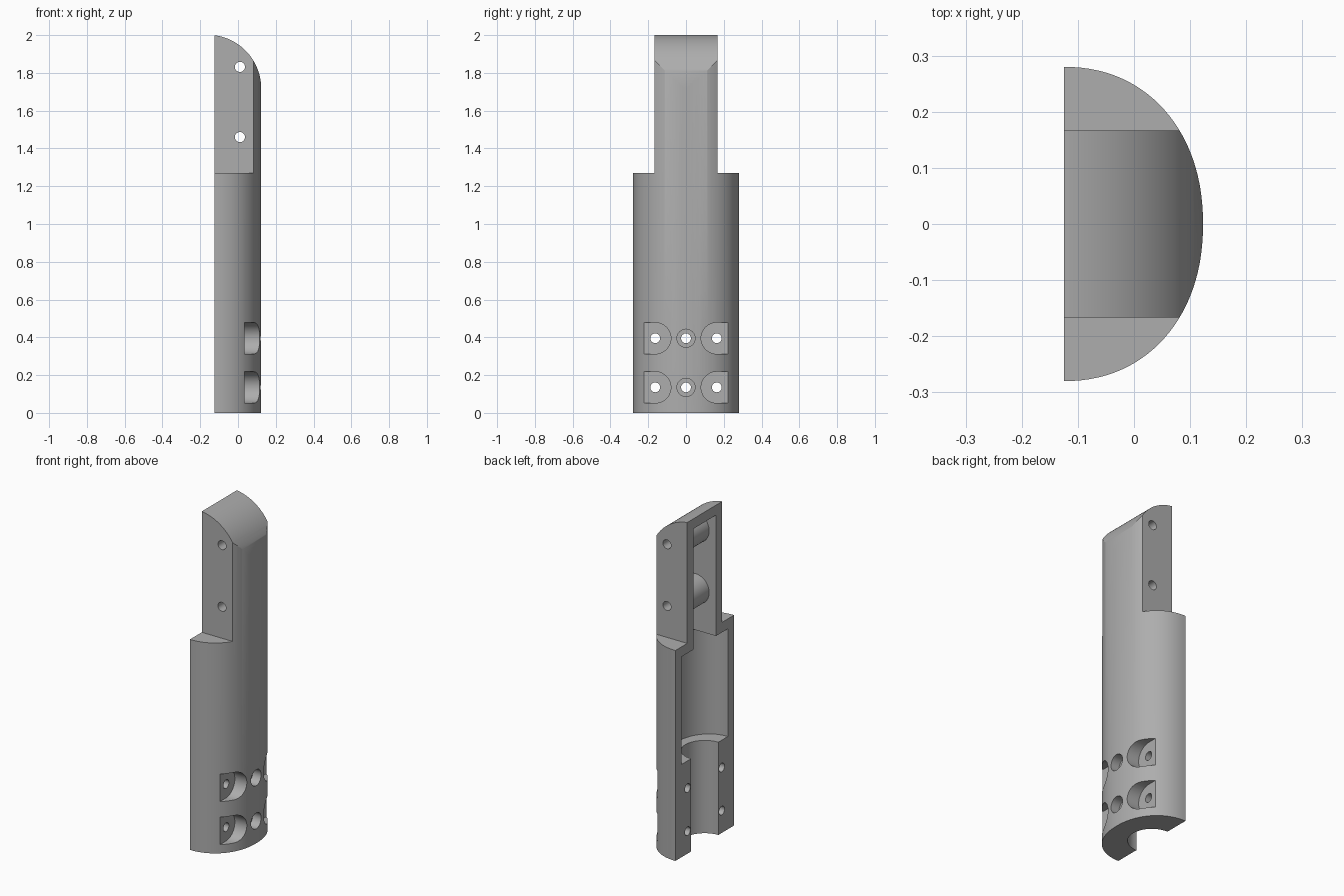
import bpy, bmesh
from math import sin, cos, pi, copysign
from mathutils import Vector

cube = bpy.data.objects.get("Cube")
if cube:
    bpy.data.objects.remove(cube)

BACK = -0.125          # flat open face
WALL = 0.06
AXES = {
    "x": lambda u, v, w: (w, u, v),
    "y": lambda u, v, w: (u, w, v),
    "z": lambda u, v, w: (u, v, w),
}


def prism(name, points, axis, low, high):
    """Extrude a closed 2D outline along an axis."""
    place = AXES[axis]
    bm = bmesh.new()
    face = bm.faces.new([bm.verts.new(place(u, v, low)) for u, v in points])
    grown = bmesh.ops.extrude_face_region(bm, geom=[face])["geom"]
    shift = Vector(place(0, 0, high - low))
    bmesh.ops.translate(bm, vec=shift, verts=[g for g in grown if isinstance(g, bmesh.types.BMVert)])
    bmesh.ops.recalc_face_normals(bm, faces=bm.faces)
    mesh = bpy.data.meshes.new(name)
    bm.to_mesh(mesh)
    bm.free()
    obj = bpy.data.objects.new(name, mesh)
    bpy.context.collection.objects.link(obj)
    return obj


def rect(u0, u1, v0, v1):
    return [(u0, v0), (u1, v0), (u1, v1), (u0, v1)]


def circle(u, v, r, n=40):
    return [(u + r * cos(2 * pi * i / n), v + r * sin(2 * pi * i / n)) for i in range(n)]


def combine(target, tool, operation):
    """Apply a boolean and discard the tool."""
    mod = target.modifiers.new("cut", "BOOLEAN")
    mod.solver = "EXACT"
    mod.operation = operation
    mod.object = tool
    graph = bpy.context.evaluated_depsgraph_get()
    mesh = bpy.data.meshes.new_from_object(target.evaluated_get(graph))
    target.modifiers.clear()
    target.data = mesh
    bpy.data.objects.remove(tool)


def half_round(depth, half_width, power, start=BACK, n=56):
    """Half of a slightly squared oval, bulging toward +x."""
    pts = []
    for i in range(n + 1):
        t = -pi / 2 + pi * i / n
        c, s = max(cos(t), 0), sin(t)
        pts.append((BACK + depth * c ** (2 / power),
                    copysign(half_width * abs(s) ** (2 / power), s)))
    if start < BACK:
        pts += [(start, half_width), (start, -half_width)]
    return pts


def nose(radius, bottom, n=28):
    """Side outline whose top is rounded over toward +x."""
    cx, cz = -0.162, 1.717
    arc = [(cx + radius * cos(pi / 2 * i / n), cz + radius * sin(pi / 2 * i / n)) for i in range(n + 1)]
    return [(-0.3, bottom), (0.2, bottom), (0.2, cz)] + arc + [(-0.3, cz + radius)]


# Outer body with rounded top and narrower tongue
shell = prism("half_shell", half_round(0.248, 0.28, 2.15), "z", 0, 2.05)
combine(shell, prism("nose_shape", nose(0.285, -0.1), "y", -0.5, 0.5), "INTERSECT")
for side in (-1, 1):
    low, high = sorted((side * 0.167, side * 0.5))
    combine(shell, prism("shoulder_cut", rect(low, high, 1.27, 2.2), "x", -0.5, 0.5), "DIFFERENCE")

# Hollow behind the tongue, leaving two cross posts
inner = half_round(0.248 - WALL, 0.28 - WALL, 2.15, start=-0.25)
pocket = prism("tongue_pocket", nose(0.285 - WALL, 1.1), "y", -0.107, 0.107)
combine(pocket, prism("pocket_limit", inner, "z", 1.0, 2.1), "INTERSECT")
POST_Z = (1.46, 1.832)
for z in POST_Z:
    combine(pocket, prism("post", circle(0.01, z, 0.09), "y", -0.2, 0.2), "DIFFERENCE")
combine(shell, pocket, "DIFFERENCE")

# Wide hollow in the middle and narrow channel at the bottom
combine(shell, prism("wide_hollow", inner, "z", 0.56, 1.21), "DIFFERENCE")
channel = half_round(0.13, 0.13, 2, start=-0.25)
combine(shell, prism("channel", channel, "z", -0.1, 0.7), "DIFFERENCE")

# Cross holes through the posts
for z in POST_Z:
    combine(shell, prism("post_hole", circle(0.01, z, 0.027, 24), "y", -0.5, 0.5), "DIFFERENCE")

# Clamp screw holes, round counterbores and D-shaped side recesses
for z in (0.135, 0.395):
    combine(shell, prism("counterbore", circle(0, z, 0.048), "x", 0.065, 0.5), "DIFFERENCE")
    for y in (-0.163, 0, 0.163):
        combine(shell, prism("screw_hole", circle(y, z, 0.026, 24), "x", -0.5, 0.5), "DIFFERENCE")
    for side in (-1, 1):
        r = 0.083
        outline = [(side * (0.163 - r * cos(t)), z + r * sin(t))
                   for t in [-pi / 2 + pi * i / 24 for i in range(25)]]
        outline += [(side * 0.222, z + r), (side * 0.222, z - r)]
        combine(shell, prism("recess", outline, "x", 0.035, 0.5), "DIFFERENCE")

# Grey finish
grey = bpy.data.materials.new("plain_grey")
grey.use_nodes = True
color = (0.42, 0.42, 0.42, 1)
grey.diffuse_color = color
grey.node_tree.nodes["Principled BSDF"].inputs["Base Color"].default_value = color
shell.data.materials.clear()
shell.data.materials.append(grey)
for poly in shell.data.polygons:
    poly.material_index = 0

bpy.ops.object.select_all(action="DESELECT")
shell.select_set(True)
bpy.context.view_layer.objects.active = shell
bpy.ops.object.shade_smooth_by_angle(angle=pi / 7)
